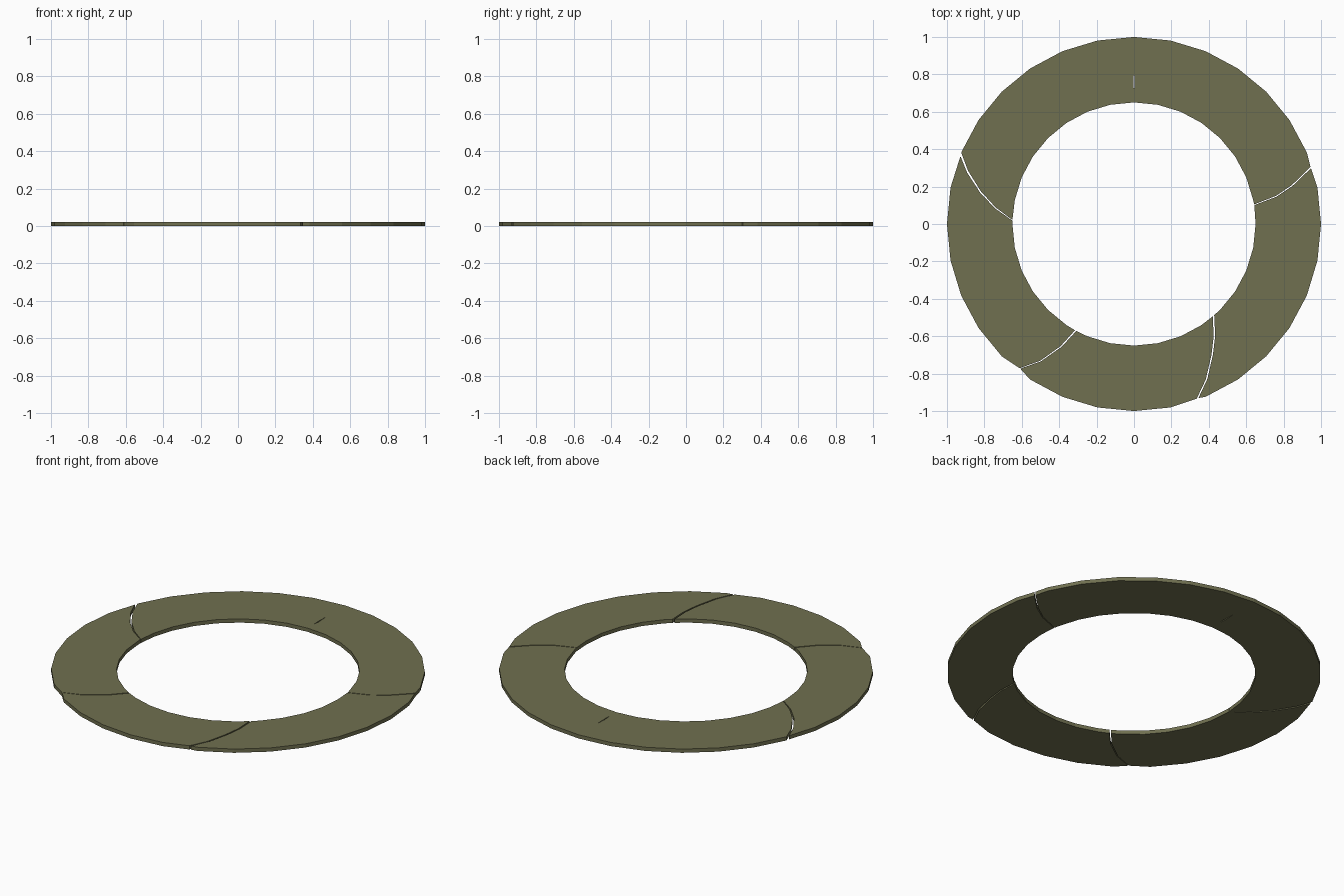
import bpy, bmesh, math
from mathutils import Vector

if "Cube" in bpy.data.objects:
    bpy.data.objects.remove(bpy.data.objects["Cube"])

R_OUT, R_IN, H, SIDES = 1.0, 0.65, 0.022, 32

mat = bpy.data.materials.new("olive")
mat.diffuse_color = (0.16, 0.16, 0.08, 1)
mat.use_nodes = True
mat.node_tree.nodes["Principled BSDF"].inputs["Base Color"].default_value = mat.diffuse_color


def prism(name, outline, z0, z1):
    """Extrude a counter-clockwise outline into a solid."""
    bm = bmesh.new()
    face = bm.faces.new([bm.verts.new((x, y, z0)) for x, y in outline])
    ext = bmesh.ops.extrude_face_region(bm, geom=[face], use_keep_orig=True)
    bmesh.ops.translate(bm, vec=(0, 0, z1 - z0),
                        verts=[v for v in ext["geom"] if isinstance(v, bmesh.types.BMVert)])
    bmesh.ops.recalc_face_normals(bm, faces=bm.faces)
    me = bpy.data.meshes.new(name)
    bm.to_mesh(me)
    bm.free()
    me.materials.append(mat)
    ob = bpy.data.objects.new(name, me)
    bpy.context.collection.objects.link(ob)
    return ob


def angle(p):
    return math.degrees(math.atan2(p[1], p[0])) % 360


def arc(radius, a0, a1):
    """Ring corners lying strictly between two angles, counter-clockwise."""
    step = 360 / SIDES
    if a1 < a0:
        a1 += 360
    return [(radius * math.cos(math.radians(k * step)), radius * math.sin(math.radians(k * step)))
            for k in range(2 * SIDES) if a0 + 0.2 < k * step < a1 - 0.2]


def crack_side(crack, sign):
    """One edge of a crack, shifted by its half width around the ring."""
    pts, w_in, w_out = crack
    side = []
    for i, (x, y) in enumerate(pts):
        w = w_in + (w_out - w_in) * i / (len(pts) - 1)
        p = Vector((x, y))
        side.append(tuple(p + Vector((-y, x)).normalized() * w * sign))
    return side


# cracks: centre line from inner to outer rim, half width at each end
cracks = [
    ([(0.643, 0.103), (0.76, 0.148), (0.845, 0.205), (0.945, 0.302)], 0.002, 0.004),
    ([(-0.65, 0.02), (-0.74, 0.085), (-0.82, 0.17), (-0.89, 0.28), (-0.925, 0.37)], 0.002, 0.008),
    ([(-0.312, -0.57), (-0.39, -0.655), (-0.50, -0.733), (-0.61, -0.772)], 0.004, 0.002),
    ([(0.425, -0.49), (0.43, -0.60), (0.418, -0.70), (0.388, -0.83), (0.34, -0.932)], 0.005, 0.005),
]
names = ["back_piece", "left_piece", "front_piece", "right_piece"]

# ring pieces between neighbouring cracks
pieces = []
for i, name in enumerate(names):
    start = crack_side(cracks[i], 1)
    end = crack_side(cracks[(i + 1) % 4], -1)
    outline = (start + arc(R_OUT, angle(start[-1]), angle(end[-1]))
               + end[::-1] + arc(R_IN, angle(start[0]), angle(end[0]))[::-1])
    pieces.append(prism(name, outline, 0, H))

# short slit in the back piece
slit = prism("slit_cutter", [(0, 0.71), (0.003, 0.75), (0, 0.83), (-0.003, 0.75)], -0.1, 0.1)
slit.hide_render = True
slit.hide_set(True)
cut = pieces[0].modifiers.new("slit", "BOOLEAN")
cut.operation, cut.object, cut.solver = "DIFFERENCE", slit, "EXACT"
